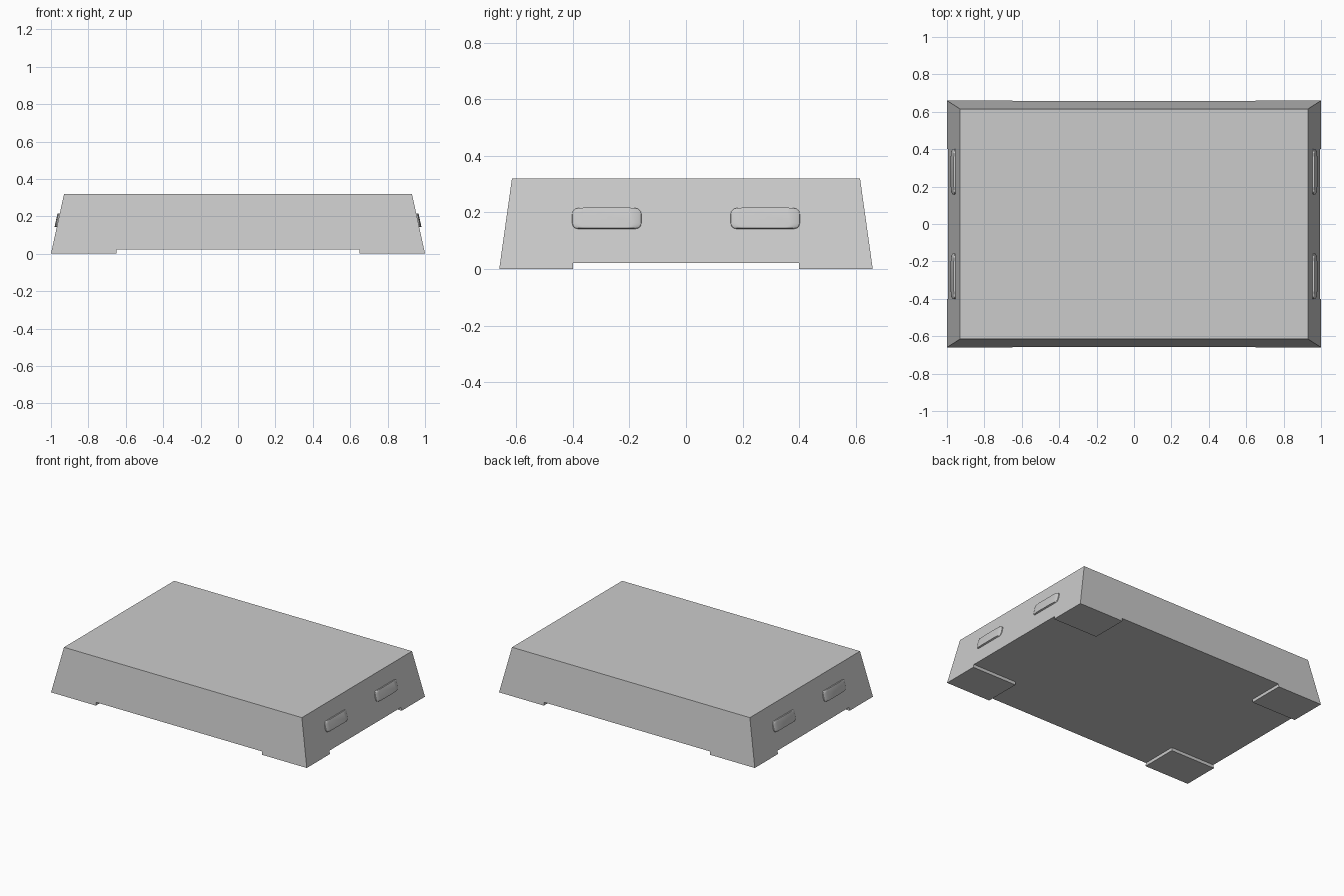
import bpy, bmesh, math
from mathutils import Vector

if "Cube" in bpy.data.objects:
    bpy.data.objects.remove(bpy.data.objects["Cube"])

H, FOOT_H = 0.32, 0.022
BASE, TOP = (1.0, 0.66), (0.93, 0.615)
FOOT_X, FOOT_Y = 0.65, 0.40


def finish(bm, name):
    bmesh.ops.recalc_face_normals(bm, faces=bm.faces[:])
    mesh = bpy.data.meshes.new(name)
    bm.to_mesh(mesh)
    bm.free()
    obj = bpy.data.objects.new(name, mesh)
    bpy.context.collection.objects.link(obj)
    return obj


def half(axis, z):
    """Half size of the sloping box at height z."""
    return BASE[axis] + (TOP[axis] - BASE[axis]) * z / H


# Tapered body with four corner feet, built from a 3 x 3 x 2 lattice of cells
def make_body():
    bm = bmesh.new()
    verts = {}

    def vert(i, j, k):
        if (i, j, k) not in verts:
            z = (0, FOOT_H, H)[k]
            hx, hy = half(0, z), half(1, z)
            verts[i, j, k] = bm.verts.new(((-hx, -FOOT_X, FOOT_X, hx)[i],
                                           (-hy, -FOOT_Y, FOOT_Y, hy)[j], z))
        return verts[i, j, k]

    cells = {(i, j, k) for i in range(3) for j in range(3) for k in range(2)
             if k == 1 or (i != 1 and j != 1)}
    for cell in sorted(cells):
        for axis in range(3):
            for side in (0, 1):
                near = list(cell)
                near[axis] += 2 * side - 1
                if tuple(near) in cells:
                    continue
                quad = []
                for a, b in ((0, 0), (1, 0), (1, 1), (0, 1)):
                    p = list(cell)
                    p[axis] += side
                    p[(axis + 1) % 3] += a
                    p[(axis + 2) % 3] += b
                    quad.append(vert(*p))
                bm.faces.new(quad)
    bmesh.ops.recalc_face_normals(bm, faces=bm.faces[:])
    bmesh.ops.dissolve_limit(bm, angle_limit=math.radians(1),
                             verts=bm.verts[:], edges=bm.edges[:])
    return finish(bm, "body")


# Rounded grip lying on a sloping side wall, its ends curving into the wall
def make_grip(name, sx, y):
    bm = bmesh.new()
    zc, hu, hv, r = 0.178, 0.123, 0.037, 0.02
    slope = (BASE[0] - TOP[0]) / H
    up = Vector((-sx * slope, 0, 1)).normalized()
    out = Vector((sx, 0, slope)).normalized()
    centre = Vector((sx * half(0, zc), y, zc))
    loops = []
    for depth, inset in ((-0.004, 0), (0.005, 0.002), (0.010, 0.012), (0.012, 0.035)):
        loop = []
        for q, (a, b) in enumerate(((1, 1), (-1, 1), (-1, -1), (1, -1))):
            for s in range(5):
                t = math.radians(90 * q + 22.5 * s)
                u = a * (hu - r - inset) + r * math.cos(t)
                v = b * (hv - r) + r * math.sin(t)
                loop.append(bm.verts.new(centre + Vector((0, u, 0)) + up * v + out * depth))
        loops.append(loop)
    for lo, hi in zip(loops, loops[1:]):
        for n in range(len(lo)):
            m = (n + 1) % len(lo)
            bm.faces.new((lo[n], lo[m], hi[m], hi[n]))
    bm.faces.new(loops[0])
    bm.faces.new(loops[-1])
    obj = finish(bm, name)
    bpy.ops.object.select_all(action='DESELECT')
    obj.select_set(True)
    bpy.context.view_layer.objects.active = obj
    bpy.ops.object.shade_smooth_by_angle(angle=math.radians(35))


make_body()
for sx, side in ((1, "right"), (-1, "left")):
    for sy, end in ((-1, "front"), (1, "back")):
        make_grip(f"{side}_{end}_grip", sx, sy * 0.28)
